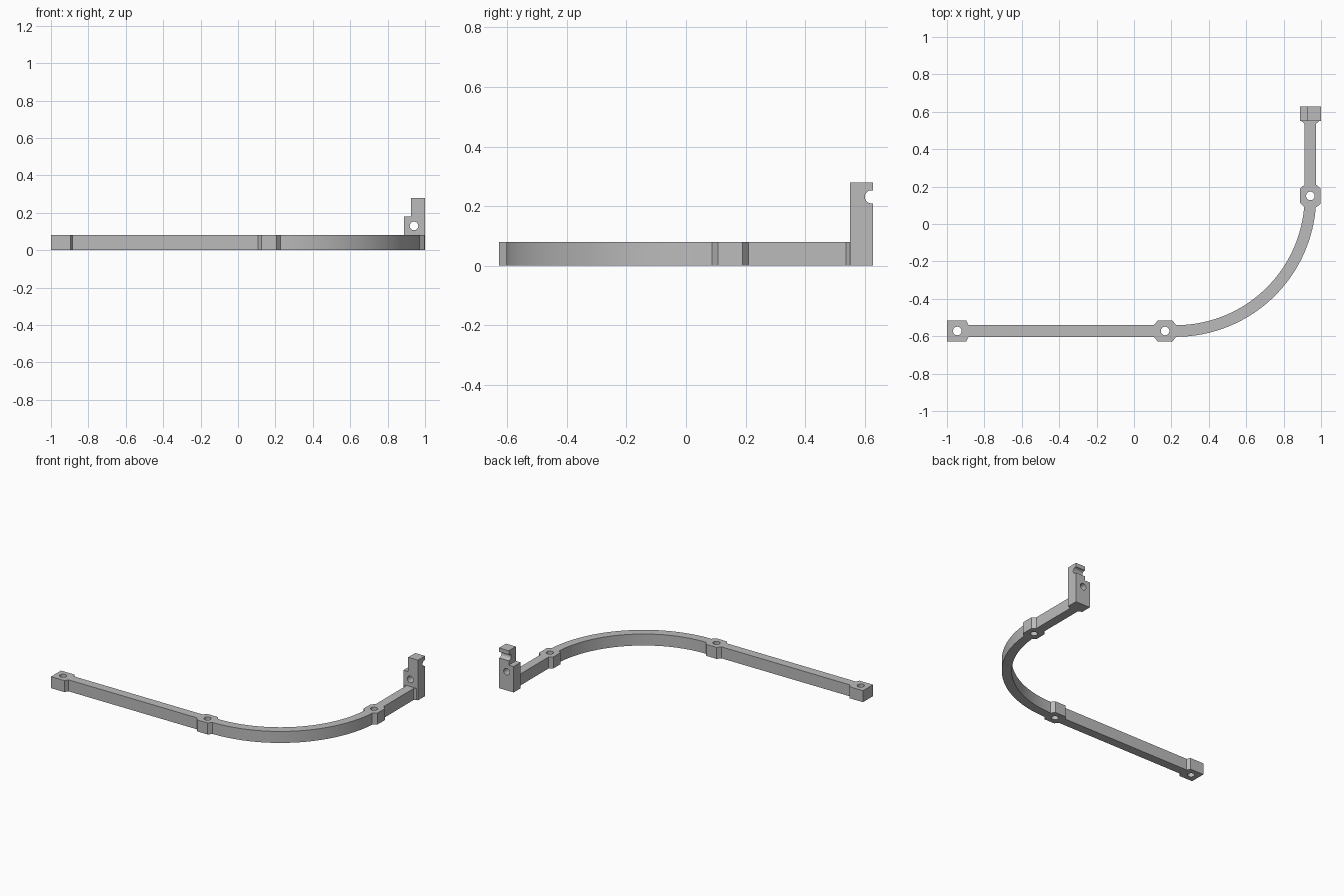
import bpy, bmesh, math
from mathutils import Vector

cube = bpy.data.objects.get("Cube")
if cube:
    bpy.data.objects.remove(cube, do_unlink=True)

grey = bpy.data.materials.new("plain grey")
grey.use_nodes = True
COLOUR = (0.5, 0.5, 0.5, 1)
grey.diffuse_color = COLOUR
grey.node_tree.nodes["Principled BSDF"].inputs["Base Color"].default_value = COLOUR

HEIGHT = 0.08
BAR, PAD = 0.031, 0.055          # half widths of the rail and its screw pads
RAIL_Y, RAIL_X = -0.572, 0.943   # centre lines of the two straight runs
RADIUS = 0.72
RUN = RAIL_X - RADIUS + 1        # length of the long straight run
BEND = RADIUS * math.pi / 2
END = RUN + BEND + 0.55 - (RAIL_Y + RADIUS)


def make_object(name, bm):
    bmesh.ops.recalc_face_normals(bm, faces=bm.faces)
    mesh = bpy.data.meshes.new(name)
    bm.to_mesh(mesh)
    bm.free()
    mesh.materials.append(grey)
    obj = bpy.data.objects.new(name, mesh)
    bpy.context.collection.objects.link(obj)
    return obj


def extrude(bm, faces, offset):
    """Give flat faces a thickness."""
    out = bmesh.ops.extrude_face_region(bm, geom=faces)["geom"]
    verts = [v for v in out if isinstance(v, bmesh.types.BMVert)]
    bmesh.ops.translate(bm, verts=verts, vec=offset)


def drill(obj, centre, axis, radius=0.023):
    """Cut a round hole through the object along an axis."""
    bm = bmesh.new()
    bmesh.ops.create_cone(bm, cap_ends=True, segments=32, radius1=radius,
                          radius2=radius, depth=0.4)
    cutter = make_object("hole_cutter", bm)
    cutter.hide_render = True
    cutter.rotation_euler = Vector(axis).to_track_quat('Z', 'Y').to_euler()
    cutter.location = centre
    mod = obj.modifiers.new("hole", 'BOOLEAN')
    mod.operation, mod.solver, mod.object = 'DIFFERENCE', 'EXACT', cutter
    bpy.context.view_layer.objects.active = obj
    bpy.ops.object.modifier_apply(modifier=mod.name)
    bpy.data.objects.remove(cutter, do_unlink=True)


def finish(obj):
    bpy.ops.object.select_all(action='DESELECT')
    obj.select_set(True)
    bpy.context.view_layer.objects.active = obj
    bpy.ops.object.shade_smooth_by_angle(angle=math.radians(25))


def along(s):
    """Centre point and sideways direction at distance s along the rail."""
    if s < RUN:
        return Vector((s - 1, RAIL_Y, 0)), Vector((0, 1, 0))
    if s > RUN + BEND:
        return (Vector((RAIL_X, RAIL_Y + RADIUS + s - RUN - BEND, 0)),
                Vector((-1, 0, 0)))
    a = (s - RUN) / RADIUS
    inward = Vector((-math.sin(a), math.cos(a), 0))
    return Vector((RAIL_X - RADIUS, RAIL_Y + RADIUS, 0)) - inward * RADIUS, inward


# Rail: end pad, long run, pad, quarter bend, pad, short run
mid_pads = (1.166, RUN + BEND + 0.002)
stations = [(0, PAD), (0.104, PAD), (0.116, BAR)]
for c in mid_pads:
    stations += [(c - 0.06, BAR), (c - 0.04, PAD), (c + 0.04, PAD), (c + 0.06, BAR)]
first, last = mid_pads[0] + 0.06, mid_pads[1] - 0.06
stations += [(first + (last - first) * i / 48, BAR) for i in range(1, 48)]
stations += [(END - 0.014, BAR), (END, PAD - 0.008)]
stations.sort()

bm = bmesh.new()
pairs = []
for s, half in stations:
    p, side = along(s)
    pairs.append((bm.verts.new(p + side * half), bm.verts.new(p - side * half)))
strip = [bm.faces.new((a[0], a[1], b[1], b[0])) for a, b in zip(pairs, pairs[1:])]
extrude(bm, strip, Vector((0, 0, HEIGHT)))
rail = make_object("curved_rail", bm)
for s in (0.055,) + mid_pads:
    drill(rail, along(s)[0], (0, 0, 1))
finish(rail)

# Upright end bracket with a stepped outline
outline = [(0.887, 0), (1, 0), (1, 0.28), (0.925, 0.28), (0.925, 0.18), (0.887, 0.18)]
bm = bmesh.new()
face = bm.faces.new([bm.verts.new((x, 0.55, z)) for x, z in outline])
extrude(bm, [face], Vector((0, 0.077, 0)))
bracket = make_object("end_bracket", bm)
drill(bracket, (0.941, 0.59, 0.13), (0, 1, 0))
drill(bracket, (0.96, 0.622, 0.231), (1, 0, 0), 0.022)   # round notch in the back
finish(bracket)
